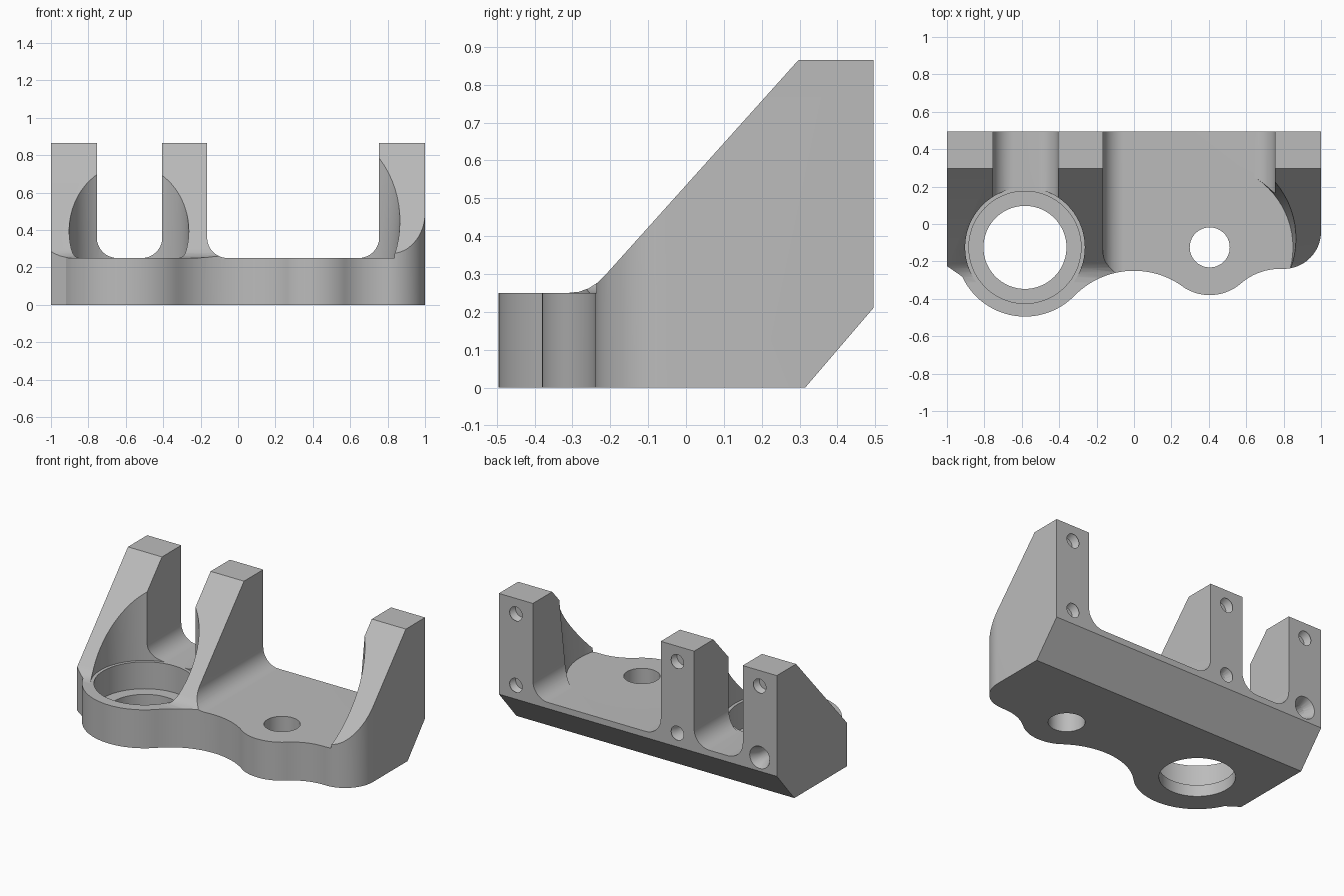
import bpy, bmesh
from math import cos, sin, radians, pi
from mathutils import Matrix, Vector

cube = bpy.data.objects.get("Cube")
if cube:
    bpy.data.objects.remove(cube)

steel = bpy.data.materials.new("satin grey")
steel.use_nodes = True
GREY = (0.5, 0.5, 0.5, 1)
steel.diffuse_color = GREY
steel.node_tree.nodes["Principled BSDF"].inputs["Base Color"].default_value = GREY


def arc(cx, cy, r, a0, a1, n=24):
    angles = [radians(a0 + (a1 - a0) * i / n) for i in range(n + 1)]
    return [(cx + r * cos(a), cy + r * sin(a)) for a in angles]


def make_object(name, bm):
    bmesh.ops.recalc_face_normals(bm, faces=bm.faces)
    mesh = bpy.data.meshes.new(name)
    bm.to_mesh(mesh)
    bm.free()
    mesh.materials.append(steel)
    ob = bpy.data.objects.new(name, mesh)
    bpy.context.collection.objects.link(ob)
    return ob


def prism(name, points, axis, lo, hi):
    """Extrude a 2D profile along the named axis."""
    place = {"x": lambda a, b: (lo, a, b),
             "y": lambda a, b: (a, lo, b),
             "z": lambda a, b: (a, b, lo)}[axis]
    bm = bmesh.new()
    face = bm.faces.new([bm.verts.new(place(a, b)) for a, b in points])
    new = bmesh.ops.extrude_face_region(bm, geom=[face])["geom"]
    step = Vector([hi - lo if c == axis else 0 for c in "xyz"])
    bmesh.ops.translate(bm, vec=step, verts=[v for v in new if isinstance(v, bmesh.types.BMVert)])
    return make_object(name, bm)


def cone(name, start, r0, r1, depth, along_y=False):
    """Round cutter starting at a point and running up z or forward along +y."""
    bm = bmesh.new()
    bmesh.ops.create_cone(bm, cap_ends=True, segments=72, radius1=r0, radius2=r1, depth=depth)
    turn = Matrix.Rotation(-pi / 2 if along_y else 0, 4, "X")
    bm.transform(Matrix.Translation(start) @ turn @ Matrix.Translation((0, 0, depth / 2)))
    return make_object(name, bm)


def combine(body, tool, operation="DIFFERENCE"):
    mod = body.modifiers.new(tool.name, "BOOLEAN")
    mod.operation, mod.solver, mod.object = operation, "EXACT", tool
    bpy.context.view_layer.objects.active = body
    bpy.ops.object.modifier_apply(modifier=mod.name)
    bpy.data.objects.remove(tool)


TOP, FLOOR, BACK = 0.865, 0.25, 0.495
BORE = (-0.583, -0.125)
PIN = (0.405, -0.125)

# Side profile: plate, sloping ribs and chamfered heel
side = [(-0.6, 0), (0.315, 0), (BACK, 0.21), (BACK, TOP), (0.297, TOP), (-0.215, 0.295),
        (-0.234, 0.277), (-0.257, 0.262), (-0.283, 0.253), (-0.312, FLOOR), (-0.6, FLOOR)]
body = prism("mounting_bracket", side, "x", -1.1, 1.1)

# Plan outline: two round bosses blended along the front edge
plan = ([(-1, 0.6), (-1, -0.225)]
        + arc(*BORE, 0.37, 205, 315.6, 32)
        + arc(0, -0.696, 0.446, 135.6, 54.7)[1:]
        + arc(*PIN, 0.255, 234.7, 311)[1:]
        + arc(0.78, -0.557, 0.317, 131, 90, 12)[1:]
        + arc(0.8, -0.04, 0.2, -90, 0)
        + [(1, 0.6)])
combine(body, prism("plan_outline", plan, "z", -0.1, 1), "INTERSECT")

# Slots between the ribs, with rounded floor corners
R = 0.11
for x0, x1 in ((-0.755, -0.405), (-0.165, 0.755)):
    slot = ([(x0, 1)] + arc(x0 + R, FLOOR + R, R, 180, 270, 16)
            + arc(x1 - R, FLOOR + R, R, 270, 360, 16) + [(x1, 1)])
    combine(body, prism("slot", slot, "y", -0.8, 0.8))

# Large stepped bore and small pin hole, with clearance cut into the ribs
combine(body, cone("bore_clearance", (*BORE, FLOOR), 0.32, 0.32, 1))
combine(body, cone("counterbore", (*BORE, 0.075), 0.3, 0.3, 1))
combine(body, cone("bore", (*BORE, -0.1), 0.222, 0.222, 1))
combine(body, cone("pin_clearance", (*PIN, FLOOR), 0.445, 0.505, 0.65))
combine(body, cone("pin_hole", (*PIN, -0.1), 0.107, 0.107, 1))

# Countersunk bolt holes in the back of each rib
for x in (-0.877, -0.285, 0.877):
    for z in (0.3, 0.765):
        combine(body, cone("bolt_hole", (x, BACK - 0.15, z), 0.045, 0.045, 0.3, True))
        combine(body, cone("countersink", (x, BACK - 0.06, z), 0.045, 0.072, 0.06, True))

bpy.ops.object.select_all(action="DESELECT")
body.select_set(True)
bpy.context.view_layer.objects.active = body
bpy.ops.object.shade_smooth_by_angle(angle=radians(25))
